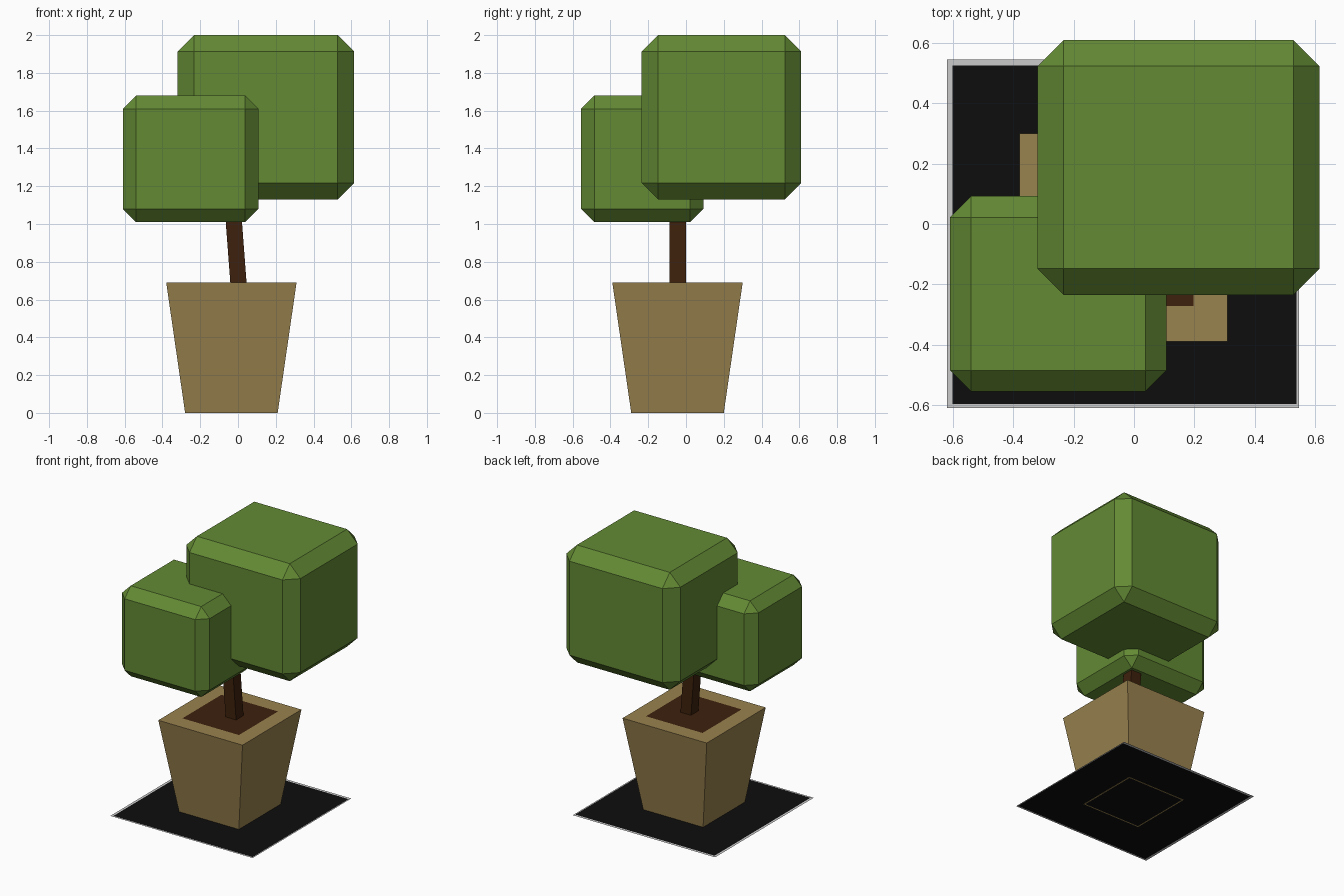
import bpy, bmesh

if "Cube" in bpy.data.objects:
    bpy.data.objects.remove(bpy.data.objects["Cube"])


def material(name, rgb):
    m = bpy.data.materials.new(name)
    m.diffuse_color = (*rgb, 1)
    m.use_nodes = True
    m.node_tree.nodes["Principled BSDF"].inputs["Base Color"].default_value = m.diffuse_color
    return m


LEAF = material("leaf green", (0.125, 0.253, 0.034))
CLAY = material("tan clay", (0.318, 0.223, 0.077))
BARK = material("dark brown", (0.048, 0.015, 0.004))
BLACK = material("black", (0.004, 0.004, 0.004))
GREY = material("light grey", (0.6, 0.6, 0.6))


def rect(x0, x1, y0, y1, z):
    return [(x0, y0, z), (x1, y0, z), (x1, y1, z), (x0, y1, z)]


def loft(name, rings, mats, bottom=0, top=0, close_bottom=True, close_top=True, bevel=0):
    """Join a stack of four-sided rings into one mesh with optional end caps."""
    bm = bmesh.new()
    loops = [[bm.verts.new(p) for p in r] for r in rings]
    for a, b in zip(loops, loops[1:]):
        for i in range(4):
            j = (i + 1) % 4
            bm.faces.new((a[i], a[j], b[j], b[i]))
    if close_bottom:
        bm.faces.new(loops[0][::-1]).material_index = bottom
    if close_top:
        bm.faces.new(loops[-1]).material_index = top
    if bevel:
        bmesh.ops.bevel(bm, geom=bm.edges[:], offset=bevel, segments=1,
                        affect='EDGES', profile=0.5)
    me = bpy.data.meshes.new(name)
    bm.to_mesh(me)
    bm.free()
    for m in mats:
        me.materials.append(m)
    ob = bpy.data.objects.new(name, me)
    bpy.context.collection.objects.link(ob)
    return ob


# Foliage: chamfered boxes
def foliage(name, x0, x1, y0, y1, z0, z1, bevel):
    loft(name, [rect(x0, x1, y0, y1, z0), rect(x0, x1, y0, y1, z1)], [LEAF], bevel=bevel)


foliage("large_foliage", -0.32, 0.615, -0.235, 0.61, 1.13, 2.0, 0.087)
foliage("small_foliage", -0.61, 0.108, -0.555, 0.092, 1.01, 1.68, 0.07)

# Leaning trunk, running up into the foliage
loft("trunk", [rect(-0.04, 0.046, -0.087, 0.0, 0.68),
               rect(-0.083, 0.003, -0.087, 0.0, 1.25)], [BARK])

# Tapered pot: base rim, walls, top rim and soil in one surface
pot = loft("pot", [rect(-0.27, 0.2, -0.28, 0.19, 0),
                   rect(-0.28, 0.21, -0.29, 0.20, 0),
                   rect(-0.38, 0.31, -0.39, 0.30, 0.69),
                   rect(-0.265, 0.198, -0.272, 0.185, 0.69)],
           [CLAY, BARK, BLACK], bottom=2, top=1)

# Flat base sheet with a thin pale border
sheet = loft("base_sheet", [rect(-0.62, 0.547, -0.61, 0.545, 0.001),
                            rect(-0.602, 0.538, -0.597, 0.526, 0.001)],
             [GREY, BLACK], top=1, close_bottom=False)
